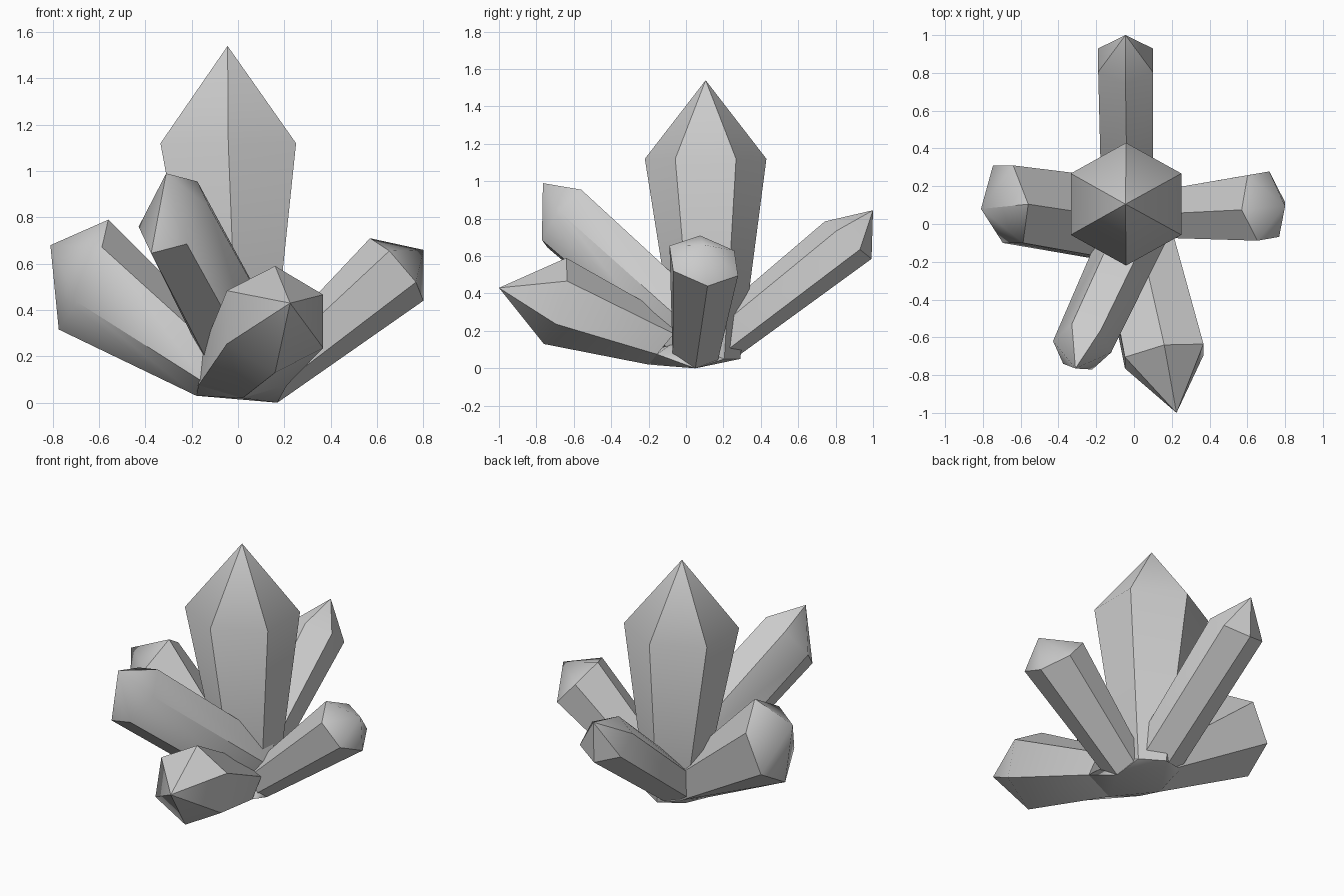
import bpy, bmesh, math
from mathutils import Vector as V

if "Cube" in bpy.data.objects:
    bpy.data.objects.remove(bpy.data.objects["Cube"])

base_points = []


def hexagon(centre, up, side):
    """Six points round a centre, first one along 'up'."""
    pts = []
    for i in range(6):
        a = math.radians(60 * i)
        p = V(centre) + V(up) * math.cos(a) + V(side) * math.sin(a)
        p.z = max(p.z, 0.0)
        pts.append(p)
    return pts


def finish(name, bm):
    bmesh.ops.recalc_face_normals(bm, faces=bm.faces)
    me = bpy.data.meshes.new(name)
    bm.to_mesh(me)
    bm.free()
    ob = bpy.data.objects.new(name, me)
    bpy.context.collection.objects.link(ob)
    bpy.ops.object.select_all(action='DESELECT')
    ob.select_set(True)
    bpy.context.view_layer.objects.active = ob
    bpy.ops.object.shade_smooth_by_angle(angle=math.radians(45))


def crystal(name, base, ring, tip):
    """Six-sided shaft from base hexagon to shoulder hexagon, then a point."""
    bm = bmesh.new()
    low_pts = hexagon(*base)
    base_points.extend(p for p in low_pts if p.z < 0.17)
    low = [bm.verts.new(p) for p in low_pts]
    high = [bm.verts.new(p) for p in hexagon(*ring)]
    top = bm.verts.new(tip)
    for i in range(6):
        j = (i + 1) % 6
        bm.faces.new((low[i], low[j], high[j], high[i]))
        bm.faces.new((high[i], high[j], top))
    bm.faces.new(low[::-1])
    finish(name, bm)


# Tall upright crystal
crystal("main_crystal",
        ((0.0, 0.12, 0.05), (0, 0.17, 0), (0.16, 0, 0)),
        ((-0.042, 0.105, 1.12), (0, 0.325, 0), (0.338, 0, 0)),
        (-0.045, 0.105, 1.54))

# Leaning crystals around it
crystal("back_crystal",
        ((-0.035, 0.15, 0.12), (0, -0.1, 0.075), (0.158, 0, 0)),
        ((-0.045, 0.867, 0.685), (0, -0.125, 0.1), (0.167, 0, 0)),
        (-0.045, 1.0, 0.845))
crystal("right_crystal",
        ((0.12, 0.05, 0.09), (-0.05, 0, 0.09), (0, 0.14, 0)),
        ((0.685, 0.095, 0.575), (-0.115, -0.02, 0.135), (-0.03, 0.2, -0.015)),
        (0.80, 0.095, 0.66))
crystal("left_crystal",
        ((-0.09, 0.02, 0.13), (0.09, 0, 0.1), (0, 0.25, 0)),
        ((-0.667, 0.105, 0.553), (0.107, 0, 0.237), (-0.03, 0.237, 0)),
        (-0.81, 0.08, 0.68))
crystal("front_left_crystal",
        ((0.05, 0.05, 0.18), (0.11, 0.08, 0.14), (-0.14, 0.08, 0.04)),
        ((-0.275, -0.65, 0.8), (0.1, 0.09, 0.155), (-0.12, 0.087, 0.043)),
        (-0.31, -0.765, 0.99))
crystal("front_right_crystal",
        ((0.02, -0.11, 0.13), (0, 0.09, 0.11), (0.22, 0, 0)),
        ((0.16, -0.70, 0.36), (0, 0.06, 0.23), (0.24, 0.04, -0.01)),
        (0.225, -1.0, 0.43))

# Solid root joining the crystals underneath
bm = bmesh.new()
for p in base_points:
    bm.verts.new(p)
bmesh.ops.convex_hull(bm, input=bm.verts)
loose = [v for v in bm.verts if not v.link_faces]
bmesh.ops.delete(bm, geom=loose, context='VERTS')
finish("root", bm)
